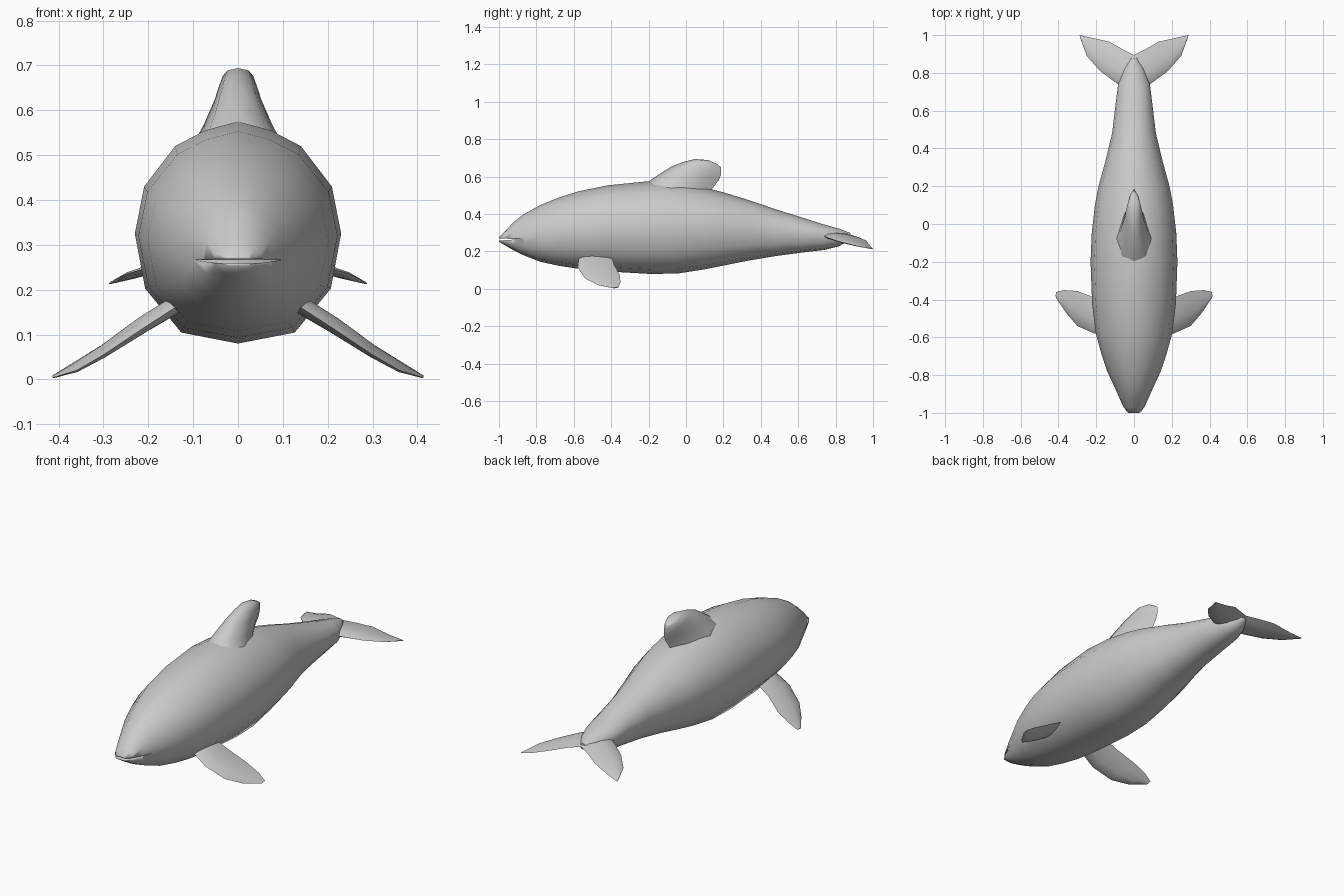
import bpy, bmesh, math
from mathutils import Vector

grey = bpy.data.materials.new("soft grey")
grey.diffuse_color = (0.6, 0.6, 0.6, 1)


def loft(name, rings, angle=60):
    """Skin a list of closed rings, cap the ends and shade smooth."""
    bm = bmesh.new()
    loops = [[bm.verts.new(p) for p in ring] for ring in rings]
    n = len(loops[0])
    for a, b in zip(loops, loops[1:]):
        for i in range(n):
            j = (i + 1) % n
            bm.faces.new((a[i], a[j], b[j], b[i]))
    bm.faces.new(loops[0])
    bm.faces.new(loops[-1])
    bmesh.ops.recalc_face_normals(bm, faces=bm.faces)
    mesh = bpy.data.meshes.new(name)
    bm.to_mesh(mesh)
    bm.free()
    mesh.materials.append(grey)
    ob = bpy.data.objects.new(name, mesh)
    bpy.context.collection.objects.link(ob)
    bpy.ops.object.select_all(action='DESELECT')
    ob.select_set(True)
    bpy.context.view_layer.objects.active = ob
    bpy.ops.object.shade_smooth_by_angle(angle=math.radians(angle))
    return ob


def fin(name, stations, side=1):
    """Loft lens sections between leading and trailing edge points."""
    section = [(0, 0), (0.12, 0.7), (0.4, 1), (0.75, 0.6), (1, 0),
               (0.75, -0.6), (0.4, -1), (0.12, -0.7)]
    span = (Vector(stations[-1][0]) + Vector(stations[-1][1])
            - Vector(stations[0][0]) - Vector(stations[0][1]))
    rings = []
    for lead, trail, thick in stations:
        lead, trail = Vector(lead), Vector(trail)
        normal = span.cross(trail - lead).normalized()
        ring = [lead.lerp(trail, t) + normal * h * thick for t, h in section]
        rings.append([(p.x * side, p.y, p.z) for p in ring])
    return loft(name, rings)


# Body: y, top z, widest z, bottom z, half width
BODY = [
    (-1.00, 0.275, 0.262, 0.252, 0.035), (-0.97, 0.305, 0.264, 0.234, 0.056),
    (-0.92, 0.358, 0.268, 0.205, 0.078), (-0.87, 0.397, 0.275, 0.180, 0.100),
    (-0.78, 0.447, 0.285, 0.145, 0.142), (-0.68, 0.488, 0.300, 0.123, 0.175),
    (-0.58, 0.520, 0.310, 0.108, 0.202), (-0.42, 0.553, 0.320, 0.093, 0.222),
    (-0.20, 0.575, 0.325, 0.080, 0.230), (-0.05, 0.566, 0.325, 0.081, 0.224),
    (0.10, 0.540, 0.325, 0.104, 0.207), (0.20, 0.516, 0.322, 0.124, 0.188),
    (0.33, 0.476, 0.315, 0.150, 0.152), (0.48, 0.425, 0.305, 0.175, 0.116),
    (0.63, 0.378, 0.295, 0.195, 0.098), (0.74, 0.343, 0.287, 0.208, 0.084),
    (0.82, 0.321, 0.282, 0.228, 0.055), (0.88, 0.298, 0.282, 0.265, 0.015)]
HALF = [(0, 1), (0.32, 0.92), (0.61, 0.78), (0.91, 0.42), (1, 0),
        (0.9, -0.5), (0.55, -0.9), (0, -1)]
OUTLINE = HALF + [(-u, v) for u, v in HALF[-2:0:-1]]
rings = []
for y, top, mid, bottom, w in BODY:
    rings.append([(u * w, y, mid + v * ((top - mid) if v > 0 else (mid - bottom)))
                  for u, v in OUTLINE])
body = loft("body", rings)

# Mouth: thin wedge cut into the snout
wedge = loft("mouth_cutter", [[(x, -1.02, 0.269), (x, -1.02, 0.257), (x, -0.87, 0.266)]
                              for x in (-0.2, 0.2)])
wedge.hide_render = True
wedge.hide_viewport = True
cut = body.modifiers.new("mouth", 'BOOLEAN')
cut.operation = 'DIFFERENCE'
cut.solver = 'EXACT'
cut.object = wedge

# Dorsal fin
fin("dorsal_fin", [
    ((0, -0.25, 0.535), (0, 0.13, 0.48), 0.105),
    ((0, -0.17, 0.595), (0, 0.14, 0.535), 0.075),
    ((0, -0.08, 0.653), (0, 0.175, 0.58), 0.052),
    ((0, -0.01, 0.680), (0, 0.187, 0.61), 0.043),
    ((0, 0.05, 0.694), (0, 0.187, 0.65), 0.034),
    ((0, 0.12, 0.688), (0, 0.165, 0.668), 0.018)])

# Side flippers and tail flukes
FLIPPER = [
    ((0.11, -0.57, 0.18), (0.11, -0.40, 0.19), 0.020),
    ((0.21, -0.58, 0.115), (0.22, -0.385, 0.13), 0.018),
    ((0.30, -0.54, 0.055), (0.30, -0.355, 0.075), 0.013),
    ((0.36, -0.47, 0.020), (0.37, -0.350, 0.035), 0.009),
    ((0.413, -0.39, 0.004), (0.413, -0.36, 0.008), 0.003)]
FLUKE = [
    ((0, 0.70, 0.285), (0, 0.895, 0.285), 0.022),
    ((0.085, 0.74, 0.280), (0.06, 0.925, 0.275), 0.018),
    ((0.18, 0.81, 0.255), (0.13, 0.965, 0.257), 0.012),
    ((0.25, 0.89, 0.235), (0.22, 0.985, 0.228), 0.007),
    ((0.285, 0.985, 0.215), (0.288, 1.0, 0.213), 0.002)]
for side, label in ((1, "right"), (-1, "left")):
    fin("flipper_" + label, FLIPPER, side)
    fin("fluke_" + label, FLUKE, side)
